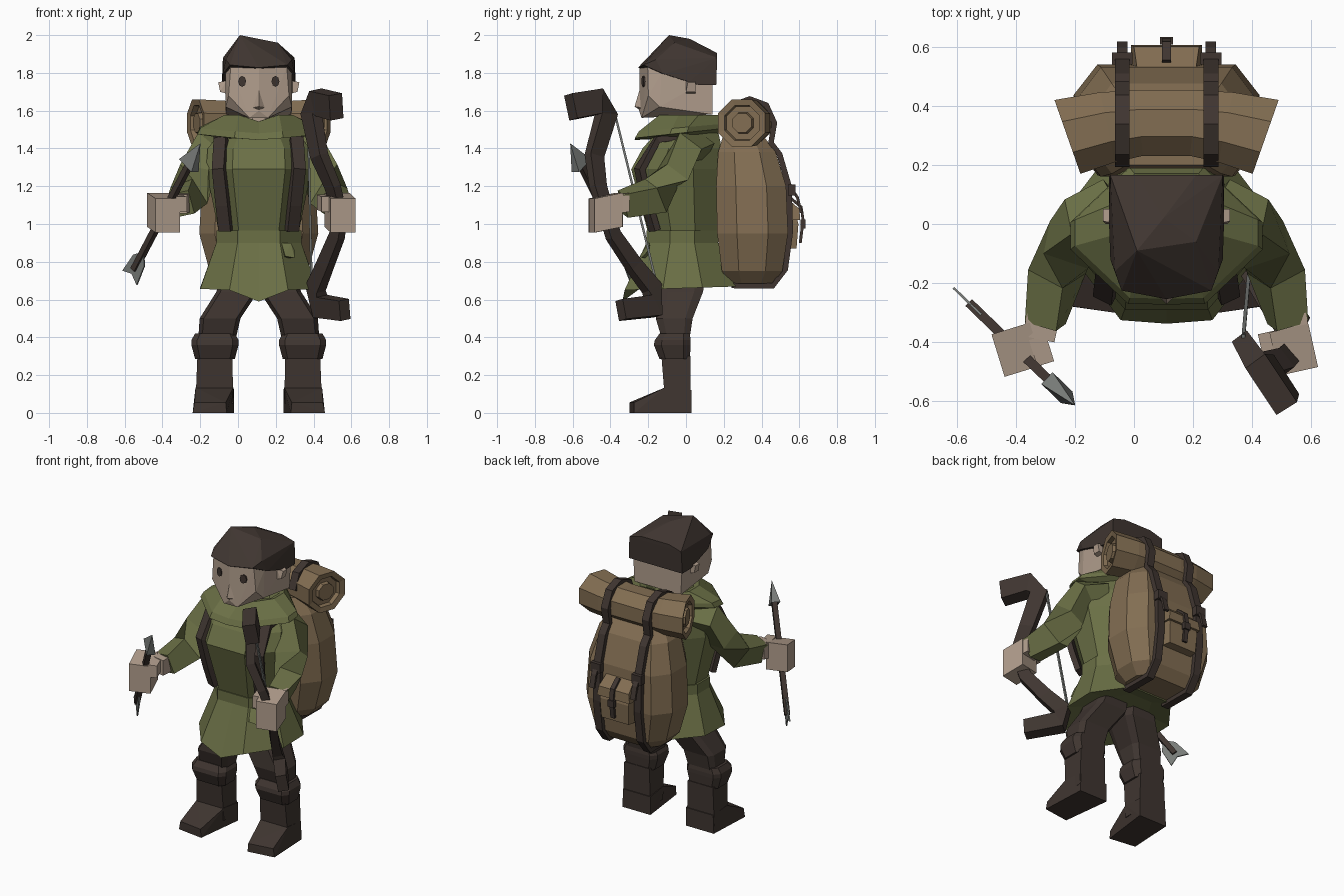
import bpy, bmesh, math
from mathutils import Vector as V

if "Cube" in bpy.data.objects:
    bpy.data.objects.remove(bpy.data.objects["Cube"])

CX = 0.11  # centre plane of the body


def material(name, r, g, b):
    m = bpy.data.materials.new(name)
    m.use_nodes = True
    m.diffuse_color = (r, g, b, 1)
    bsdf = m.node_tree.nodes["Principled BSDF"]
    bsdf.inputs["Base Color"].default_value = (r, g, b, 1)
    bsdf.inputs["Roughness"].default_value = 0.9
    return m


GREEN = material("moss green", .145, .16, .06)
DARK = material("dark brown leather", .05, .036, .03)
SKIN = material("pale skin", .44, .34, .265)
TAN = material("tan canvas", .225, .155, .085)
GREY = material("steel grey", .19, .2, .19)


def finish(name, bm, mat):
    bmesh.ops.recalc_face_normals(bm, faces=bm.faces)
    me = bpy.data.meshes.new(name)
    bm.to_mesh(me)
    bm.free()
    me.materials.append(mat)
    ob = bpy.data.objects.new(name, me)
    bpy.context.collection.objects.link(ob)
    return ob


def loft(name, rings, mat):
    """Skin a list of equal point rings and cap both ends."""
    bm = bmesh.new()
    vs = [[bm.verts.new(p) for p in r] for r in rings]
    n = len(vs[0])
    for a, b in zip(vs, vs[1:]):
        for i in range(n):
            j = (i + 1) % n
            bm.faces.new((a[i], a[j], b[j], b[i]))
    bm.faces.new(vs[0])
    bm.faces.new(vs[-1])
    return finish(name, bm, mat)


def hull(name, pts, mat, mirror=False):
    """Convex block; mirrored points are offsets from the body centre."""
    bm = bmesh.new()
    for x, y, z in pts:
        for s in ((-1, 1) if mirror else (1,)):
            bm.verts.new((CX + s * x if mirror else x, y, z))
    bmesh.ops.remove_doubles(bm, verts=bm.verts, dist=.0005)
    bmesh.ops.convex_hull(bm, input=bm.verts)
    bmesh.ops.delete(bm, geom=[v for v in bm.verts if not v.link_faces], context='VERTS')
    bmesh.ops.dissolve_limit(bm, angle_limit=.02, verts=bm.verts, edges=bm.edges)
    return finish(name, bm, mat)


def ring(z, hw, y0, y1, cx=CX, fx=.5, fy=.33, dip=0, tilt=0):
    """Ten-sided outline: front at y0, back at y1; dip lowers the front point."""
    d = y1 - y0
    half = [(0, y0 - dip * .2), (fx, y0), (1, y0 + fy * d), (1, y1 - fy * d), (fx, y1), (0, y1)]
    pts = half + [(-x, y) for x, y in half[-2:0:-1]]
    out = [V((cx + x * hw, y, z + tilt * (y - y0) / d)) for x, y in pts]
    out[0].z -= dip
    return out


def sweep(name, pts, w, t, side, mat, scale=None):
    """Flat bar along a path; w is measured along side, t across it."""
    pts = [V(p) for p in pts]
    rings = []
    for i, p in enumerate(pts):
        a, b = pts[max(i - 1, 0)], pts[min(i + 1, len(pts) - 1)]
        tan = (b - a).normalized()
        u = V(side)
        u = (u - tan * u.dot(tan)).normalized()
        v = tan.cross(u)
        k = scale[i] / 2 if scale else .5
        rings.append([p + u * w * k * a + v * t * k * b for a, b in ((-1, -1), (1, -1), (1, 1), (-1, 1))])
    return loft(name, rings, mat)


def block(name, centre, size, yaw, pitch, mat):
    c, s = math.cos(yaw), math.sin(yaw)
    pts = []
    for i in (-.5, .5):
        for j in (-.5, .5):
            for k in (-.5, .5):
                x, y, z = i * size[0], j * size[1], k * size[2] + pitch * j * size[1]
                pts.append((centre[0] + x * c - y * s, centre[1] + x * s + y * c, centre[2] + z))
    return hull(name, pts, mat)


# Head, hair and face
hull("head", [(.05, -.235, 1.562), (0, -.248, 1.6), (0, -.245, 1.83), (.175, -.14, 1.62), (.17, .14, 1.58),
              (.148, -.203, 1.835), (.16, -.199, 1.68), (.175, -.13, 1.8), (.18, .14, 1.78)], SKIN, True)
hull("hair", [(CX + s * x, y, z) for s in (-1, 1) for x, y, z in
              [(.152, -.225, 1.842), (.0, -.254, 1.828), (.19, -.12, 1.795), (.195, .02, 1.755), (.195, .07, 1.735),
               (.195, .16, 1.735), (.175, -.16, 1.87), (.19, .165, 1.88), (.1, .165, 1.905)]]
     + [(.01, -.09, 2.0), (.21, -.06, 1.96), (.1, .02, 1.98)], DARK)
hull("nose", [(0, -.24, 1.73), (.038, -.232, 1.615), (0, -.272, 1.622), (0, -.24, 1.6)], SKIN, True)
loft("neck", [ring(z, .065, -.05, .06) for z in (1.45, 1.6)], SKIN)
for s, side in ((-1, "right"), (1, "left")):
    hull(side + "_ear", [(CX + s * x, y, z) for x, y, z in
                         [(.17, -.0, 1.69), (.17, .05, 1.69), (.205, .0, 1.7), (.205, .05, 1.7),
                          (.17, -.0, 1.76), (.17, .05, 1.76), (.215, .01, 1.75), (.215, .05, 1.75)]], SKIN)
    eye = [(.088 + .021 * math.cos(a * math.pi / 4), 1.755 + .029 * math.sin(a * math.pi / 4)) for a in range(8)]
    loft(side + "_eye", [[V((CX + s * x, y + .28 * x, z)) for x, z in eye] for y in (-.246, -.2545)], DARK)

# Tunic, skirt and hood collar
loft("tunic", [ring(.95, .21, -.2, .17), ring(1.29, .28, -.29, .2), ring(1.4, .27, -.23, .19),
               ring(1.49, .2, -.15, .17)], GREEN)
loft("skirt", [ring(.69, .16, -.2, .2), ring(.65, .31, -.325, .29, dip=.06, tilt=.02),
               ring(.9, .225, -.21, .17), ring(.965, .225, -.21, .17)], GREEN)
loft("hood_collar", [ring(1.45, .15, -.15, .15), ring(1.455, .325, -.27, .19, fx=.4, fy=.4, dip=.01, tilt=.05),
                     ring(1.49, .31, -.25, .19, fx=.4, fy=.4, dip=.01, tilt=.04),
                     ring(1.578, .18, -.14, .17, fx=.6, dip=.035),
                     ring(1.57, .15, -.11, .15, dip=.035), ring(1.51, .1, -.1, .1)], GREEN)
hull("belt_knot", [(.23, -.2, .9), (.28, -.19, .9), (.25, -.245, .83), (.3, -.235, .82),
                   (.24, -.2, .82), (.3, -.2, .86)], GREEN)

# Legs, boots, arms and pack harness on both sides
for s, side, palm, palm_yaw in ((-1, "right", .505, -.3), (1, "left", .43, .22)):
    def at(x):
        return CX + s * x

    loft(side + "_thigh", [ring(z, hw, y0, y1, at(x), .8, .2) for z, x, hw, y0, y1 in
                           [(.78, .09, .085, -.12, .11), (.64, .115, .11, -.145, .09), (.5, .205, .108, -.16, .035),
                            (.4, .22, .1, -.13, .02)]], DARK)
    loft(side + "_boot_cuff", [ring(z, hw, y0, y1, at(.232), .75, .2) for z, hw, y0, y1 in
                               [(.285, .105, -.14, .02), (.36, .125, -.17, .025), (.385, .125, -.165, .025),
                                (.42, .105, -.14, .02)]], DARK)
    hull(side + "_boot_shaft", [(at(x), y, z) for z, x0, x1, y0 in ((.3, .14, .325, -.13), (.05, .135, .335, -.11))
                                for x in (x0, x1) for y in (y0, .025)], DARK)
    hull(side + "_foot", [(at(x), y, z) for x, y, z in
                          [(.13, .03, 0), (.335, .03, 0), (.13, .03, .12), (.33, .03, .12), (.17, -.3, 0),
                           (.35, -.275, 0), (.175, -.3, .055), (.34, -.275, .055), (.135, -.11, .135),
                           (.335, -.11, .135)]], DARK)
    sweep(side + "_sleeve", [(at(.16), .07, 1.4), (at(.27), .0, 1.39), (at(.33), -.07, 1.26),
                             (at(.37), -.16, 1.15), (at(.41), -.335, 1.105)], .16, .14, (0, .6, .8), GREEN,
          [.95, 1.05, 1.0, 1.0, .8])
    block(side + "_hand", (at(palm), -.425, 1.06), (.135, .15, .18), s * palm_yaw, .2, SKIN)
    block(side + "_thumb", (at(palm - .08), -.42, 1.11), (.06, .11, .08), s * palm_yaw, .1, SKIN)
    block(side + "_wrist", (at(.425), -.35, 1.11), (.11, .08, .1), s * .2, .1, SKIN)
    sweep(side + "_shoulder_strap", [(at(.2), .03, 1.47), (at(.2), -.15, 1.45), (at(.21), -.245, 1.29),
                                     (at(.19), -.205, 1.1), (at(.175), -.165, .965)],
          .07, .035, (1, s * .5, .15), DARK)
    # Strap around the pack and bedroll
    sweep(side + "_pack_strap", [(at(.15), y, z) for y, z in
                                 [(.24, .675), (.46, .672), (.525, .76), (.552, .96), (.545, 1.2), (.495, 1.37),
                                  (.45, 1.43), (.468, 1.535), (.425, 1.63), (.338, 1.662), (.245, 1.63),
                                  (.207, 1.535)]], .05, .03, (1, 0, 0), DARK)
    block(side + "_pack_buckle", (at(.15), .56, 1.18), (.07, .04, .06), 0, 0, DARK)
    sweep(side + "_strap_end", [(at(.15), .55, 1.2), (at(.15), .59, 1.14), (at(.15), .61, 1.06)],
          .035, .015, (1, 0, 0), DARK)

# Backpack with pocket
loft("backpack", [ring(z, hw, y0, y1, fx=.74, fy=.28) for z, hw, y0, y1 in
                  [(.685, .2, .23, .46), (.75, .26, .19, .51), (.95, .315, .165, .54), (1.2, .3, .16, .53),
                   (1.38, .25, .17, .475), (1.48, .18, .2, .4)]], TAN)
hull("pack_pocket", [(x, y, z) for x, y, z in [(.115, .5, .87), (.1, .585, .87), (.105, .595, 1.0), (.1, .58, 1.06),
                                               (.115, .5, 1.06)]], TAN, True)
hull("pocket_flap", [(.12, .5, 1.02), (.12, .605, 1.02), (.11, .6, 1.08), (.1, .53, 1.14), (.1, .5, 1.14)], TAN, True)
sweep("pocket_strap", [(CX, .55, 1.14), (CX, .61, 1.09), (CX, .62, 1.02), (CX, .605, .9)], .03, .015, (1, 0, 0), DARK)
block("pocket_buckle", (CX, .62, 1.0), (.045, .025, .045), 0, 0, DARK)

# Rolled blanket, bowed slightly backwards, with coiled ends
half = [(.33, .055), (.305, .06), (.305, .095), (.33, .1), (.335, .135), (.2, .128), (.09, .12)]
stations = [(-x, r) for x, r in half] + [(x, r) for x, r in reversed(half)]
loft("bedroll", [[V((CX + x + x * 1.05 * r * math.cos(a), .345 - .45 * x * x + r * math.cos(a), 1.535 + r * math.sin(a)))
                  for a in [(k + .5) * math.pi / 4 for k in range(8)]] for x, r in stations], TAN)

# Bow with string, held in the left hand
bow = [(.52, -.61, 1.62), (.425, -.465, 1.645), (.387, -.42, 1.585), (.43, -.485, 1.36), (.5, -.465, 1.2),
       (.54, -.42, 1.05), (.525, -.385, .94), (.46, -.275, .78), (.41, -.18, .66), (.435, -.175, .565),
       (.565, -.345, .545)]
plane = V((.6, -.78, 0)).cross(V((.03, .24, -.97)))
sweep("bow", bow, .055, .09, plane, DARK, [1.5, 1.5, 1.15, 1, .9, .8, .85, .95, 1.1, 1.35, 1.2])
sweep("bow_string", [(.37, -.38, 1.6), (.39, -.15, .66)], .012, .012, (1, 0, 0), GREY)

# Arrow held in the right hand, with flat upright fletching
tip, tail = V((-.2, -.612, 1.425)), V((-.58, -.245, .7))
along = lambda f: tail.lerp(tip, f)
axis = (tip - tail).normalized()
up = (V((0, 0, 1)) - axis * axis.z).normalized()
flat = axis.cross(up) * .004
sweep("arrow_shaft", [along(.08), along(.9)], .032, .032, up, DARK)
sweep("arrow_head", [along(.87), along(.84), along(1)], .115, .055, up, GREY, [.3, 1, .02])
for s in (-1, 1):
    fin = [along(.05), along(.21), along(.15) + up * s * .05, along(.02) + up * s * .065]
    loft("arrow_fletching", [[p + flat for p in fin], [p - flat for p in fin]], GREY)
